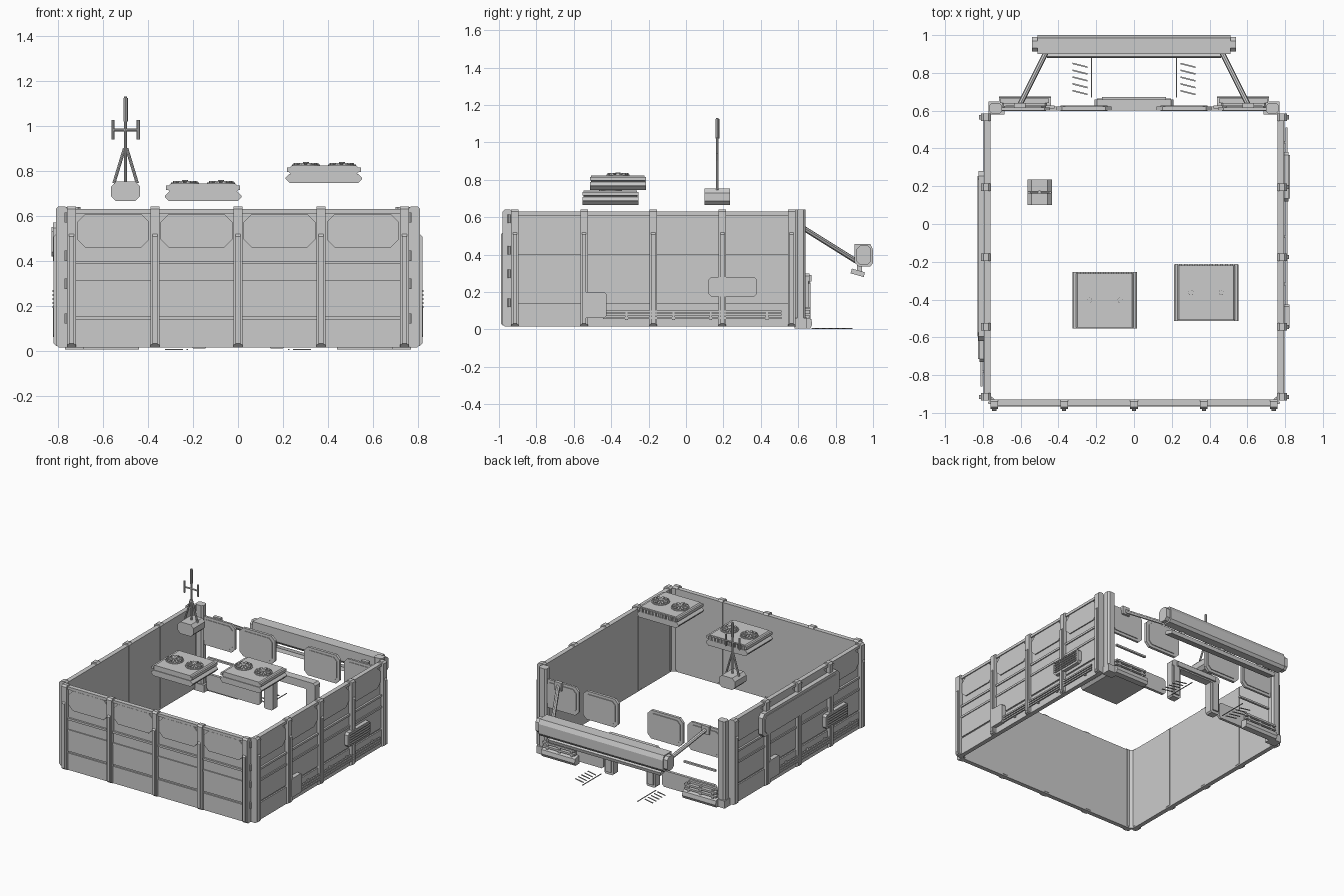
import bpy, bmesh, math
from mathutils import Matrix, Vector

if "Cube" in bpy.data.objects:
    bpy.data.objects.remove(bpy.data.objects["Cube"])

GREY = (0.6, 0.6, 0.6, 1)
mat = bpy.data.materials.new("plain grey")
mat.use_nodes = True
mat.diffuse_color = GREY
mat.node_tree.nodes["Principled BSDF"].inputs["Base Color"].default_value = GREY
ID = Matrix.Identity(4)


def finish(name, bm, M=ID):
    bmesh.ops.recalc_face_normals(bm, faces=bm.faces)
    me = bpy.data.meshes.new(name)
    bm.to_mesh(me)
    bm.free()
    me.materials.append(mat)
    ob = bpy.data.objects.new(name, me)
    ob.matrix_world = M
    bpy.context.collection.objects.link(ob)
    return ob


def prism(name, pts, t0, t1, axis, M=ID):
    """Extrude a 2D outline along an axis."""
    place = {"x": lambda p, q, t: (t, p, q), "y": lambda p, q, t: (p, t, q),
             "z": lambda p, q, t: (p, q, t)}[axis]
    bm = bmesh.new()
    a = [bm.verts.new(place(p, q, t0)) for p, q in pts]
    b = [bm.verts.new(place(p, q, t1)) for p, q in pts]
    bm.faces.new(a)
    bm.faces.new(b)
    for i in range(len(a)):
        j = (i + 1) % len(a)
        bm.faces.new((a[i], a[j], b[j], b[i]))
    return finish(name, bm, M)


def cham(p0, p1, q0, q1, c):
    """Rectangle outline with cut corners."""
    return [(p0 + c, q0), (p1 - c, q0), (p1, q0 + c), (p1, q1 - c),
            (p1 - c, q1), (p0 + c, q1), (p0, q1 - c), (p0, q0 + c)]


def box(name, x0, x1, y0, y1, z0, z1, M=ID):
    return prism(name, [(x0, y0), (x1, y0), (x1, y1), (x0, y1)], z0, z1, "z", M)


def rod(name, a, b, r, n=8):
    a, b = Vector(a), Vector(b)
    M = Matrix.Translation((a + b) / 2) @ (b - a).to_track_quat("Z", "Y").to_matrix().to_4x4()
    bm = bmesh.new()
    bmesh.ops.create_cone(bm, cap_ends=True, segments=n, radius1=r, radius2=r, depth=(b - a).length)
    return finish(name, bm, M)


def wall(name, M):
    """Ribbed wall; local -y points outwards, inner face on y = 0."""
    prism(name + "_core", [(-0.76, 0), (0.76, 0), (0.745, -0.022), (-0.745, -0.022)],
          0.015, 0.63, "z", M)
    for z0, z1, d in ((0.015, 0.14, 0.032), (0.152, 0.3, 0.03), (0.3, 0.315, 0.036),
                      (0.315, 0.385, 0.028), (0.385, 0.4, 0.036), (0.61, 0.63, 0.034)):
        box(name + "_band", -0.74, 0.74, -d, -0.02, z0, z1, M)
    for i in range(4):
        u = -0.74 + 0.37 * i
        prism(name + "_upper_panel", cham(u + 0.025, u + 0.345, 0.46, 0.607, 0.035),
              -0.03, -0.02, "y", M)
    for i in range(5):
        u = -0.74 + 0.37 * i
        prism(name + "_rib", cham(-0.05, 0.002, 0.015, 0.642, 0.012), u - 0.02, u + 0.02, "x", M)
        prism(name + "_rib_fin", cham(-0.06, -0.03, 0.02, 0.52, 0.012), u - 0.011, u + 0.011, "x", M)


def side_fittings(name, M):
    """Grille, cabinet and rails on the outside of a side wall."""
    prism(name + "_grille", cham(0.295, 0.555, 0.175, 0.28, 0.015), -0.058, -0.025, "y", M)
    for i in range(5):
        z = 0.19 + 0.018 * i
        box(name + "_slat", 0.31, 0.54, -0.066, -0.058, z, z + 0.008, M)
    prism(name + "_cabinet", cham(-0.375, -0.25, 0.06, 0.2, 0.012), -0.062, -0.02, "y", M)
    for z in (0.055, 0.073, 0.091):
        box(name + "_rail", -0.27, 0.685, -0.052, -0.042, z, z + 0.011, M)
    for u in (-0.15, 0.1, 0.3, 0.6):
        box(name + "_rail_bracket", u, u + 0.015, -0.045, -0.025, 0.05, 0.105, M)


front = Matrix.Translation((0, -0.93, 0))
left = Matrix.Translation((0.76, -0.175, 0)) @ Matrix.Rotation(math.pi / 2, 4, "Z")
right = Matrix.Translation((-0.76, -0.175, 0)) @ Matrix.Rotation(-math.pi / 2, 4, "Z")
wall("front_wall", front)
wall("left_wall", left)
wall("right_wall", right)
side_fittings("left", left)
side_fittings("right", right)

# long raised panel on the right wall
prism("long_panel", cham(-0.455, 0.445, 0.4, 0.57, 0.025), -0.064, -0.03, "y", right)
prism("long_panel_face", cham(-0.43, 0.42, 0.42, 0.55, 0.02), -0.069, -0.06, "y", right)

# corner posts, clips and everything mirrored on the open back
for s in (-1, 1):
    def mbox(name, x0, x1, *r):
        return box(name, min(s * x0, s * x1), max(s * x0, s * x1), *r)

    def mpanel(name, x0, x1, z0, z1, c, y0, y1):
        return prism(name, [(s * p, q) for p, q in cham(x0, x1, z0, z1, c)], y0, y1, "y")

    prism("front_corner", [(s * 0.735, -0.93), (s * 0.735, -0.96), (s * 0.785, -0.91),
                           (s * 0.76, -0.91)], 0.015, 0.63, "z")
    for z in (0.12, 0.275, 0.4, 0.57):
        rod("corner_clip", (s * 0.765, -0.946, z), (s * 0.765, -0.946, z + 0.045), 0.008, 6)
    prism("back_post", [(s * p, q) for p, q in cham(0.7, 0.765, 0.585, 0.64, 0.012)],
          0.01, 0.64, "z")
    mbox("back_post_foot", 0.685, 0.77, 0.58, 0.648, 0.005, 0.06)

    # windows with frames
    for x0, x1, y in ((0.12, 0.41, 0.622), (0.445, 0.73, 0.618)):
        mpanel("window_frame", x0, x1, 0.35, 0.56, 0.03, 0.602, y)
        mpanel("window_pane", x0 + 0.02, x1 - 0.02, 0.37, 0.54, 0.025, 0.598, y + 0.006)

    # low panels, handrails and bumpers
    mpanel("low_panel", 0.24, 0.68, 0.02, 0.14, 0.015, 0.602, 0.622)
    mbox("thin_rail", 0.42, 0.68, 0.612, 0.628, 0.245, 0.258)
    prism("bumper", [(0.62, 0.005), (0.665, 0.005), (0.675, 0.025), (0.67, 0.055),
                     (0.64, 0.065), (0.62, 0.065)], s * 0.44, s * 0.715, "x")
    mpanel("bumper_box", 0.46, 0.7, 0.065, 0.13, 0.01, 0.62, 0.64)
    for z in (0.072, 0.1):
        mbox("bumper_bar", 0.45, 0.71, 0.64, 0.665, z, z + 0.014)
    for x in (0.47, 0.57, 0.67):
        mbox("bumper_bracket", x, x + 0.015, 0.635, 0.66, 0.06, 0.12)

    # door frame legs
    mpanel("door_leg", 0.135, 0.21, 0.01, 0.29, 0.01, 0.602, 0.655)
    mbox("door_leg_face", 0.15, 0.195, 0.65, 0.665, 0.03, 0.25)

    # painted ground marks
    mbox("ground_line", 0.222, 0.228, 0.67, 0.89, 0.003, 0.007)
    for i in range(5):
        y = 0.69 + 0.036 * i
        x = s * 0.285
        prism("ground_hatch", [(x - 0.04, y + 0.012), (x + 0.04, y - 0.008),
                               (x + 0.04, y), (x - 0.04, y + 0.02)], 0.003, 0.007, "z")

    # awning struts and end caps
    rod("awning_strut", (s * 0.605, 0.63, 0.54), (s * 0.465, 0.91, 0.365), 0.014)
    mbox("strut_plate", 0.575, 0.635, 0.615, 0.64, 0.51, 0.57)
    prism("awning_cap", cham(0.912, 0.99, 0.345, 0.45, 0.02), s * 0.5, s * 0.54, "x")

# door lintel
prism("door_lintel", cham(-0.21, 0.21, 0.245, 0.3, 0.015), 0.602, 0.66, "y")
box("door_lintel_face", -0.17, 0.17, 0.655, 0.672, 0.255, 0.29)

# awning beam and its lamp strip
prism("awning_beam", [(0.9, 0.36), (0.925, 0.335), (0.985, 0.335), (1.0, 0.355), (1.0, 0.425),
                      (0.985, 0.457), (0.9, 0.457)], -0.51, 0.51, "x")
prism("awning_lamp", [(0.88, 0.3), (0.95, 0.28), (0.957, 0.305), (0.887, 0.325)],
      -0.46, 0.46, "x")
for x in (-0.35, 0, 0.35):
    box("lamp_bracket", x - 0.015, x + 0.015, 0.915, 0.94, 0.3, 0.345)


def cooling_unit(cx, cy, z):
    """Stacked slab housing with two bladed fans."""
    prism("unit_base", cham(cx - 0.17, cx + 0.17, z, z + 0.042, 0.018), cy - 0.15, cy + 0.148, "y")
    prism("unit_top", cham(cx - 0.162, cx + 0.162, z + 0.038, z + 0.078, 0.018),
          cy - 0.145, cy + 0.142, "y")
    for s in (-1, 1):
        box("unit_side_rail", cx + s * 0.157 - 0.008, cx + s * 0.157 + 0.008,
            cy - 0.15, cy + 0.15, z + 0.05, z + 0.07)
        fx = cx + s * 0.08
        rod("fan_base", (fx, cy, z + 0.07), (fx, cy, z + 0.083), 0.062, 20)
        rod("fan_hub", (fx, cy, z + 0.08), (fx, cy, z + 0.094), 0.014, 10)
        for i in range(10):
            M = Matrix.Translation((fx, cy, z)) @ Matrix.Rotation(math.tau * i / 10, 4, "Z")
            prism("fan_blade", [(0.01, -0.003), (0.055, -0.012), (0.055, 0.008), (0.01, 0.003)],
                  0.08, 0.09, "z", M)
    for i in range(11):
        x = cx - 0.135 + 0.027 * i
        box("unit_vent", x - 0.008, x + 0.008, cy + 0.14, cy + 0.15, z + 0.044, z + 0.07)


cooling_unit(-0.155, -0.403, 0.665)
cooling_unit(0.382, -0.363, 0.745)

# antenna on its base box
ax, ay = -0.5, 0.168
prism("antenna_base", cham(ax - 0.065, ax + 0.065, 0.665, 0.752, 0.022), ay - 0.068, ay + 0.068, "y")
rod("antenna_mast", (ax, ay, 0.75), (ax, ay, 1.13), 0.007)
rod("antenna_tip", (ax, ay, 1.02), (ax, ay, 1.125), 0.01)
rod("antenna_crossbar", (ax - 0.058, ay, 0.982), (ax + 0.058, ay, 0.982), 0.006)
for s in (-1, 1):
    rod("antenna_leg", (ax + s * 0.052, ay, 0.745), (ax + s * 0.005, ay, 0.9), 0.007)
    rod("antenna_element", (ax + s * 0.056, ay, 0.94), (ax + s * 0.056, ay, 1.026), 0.007)
